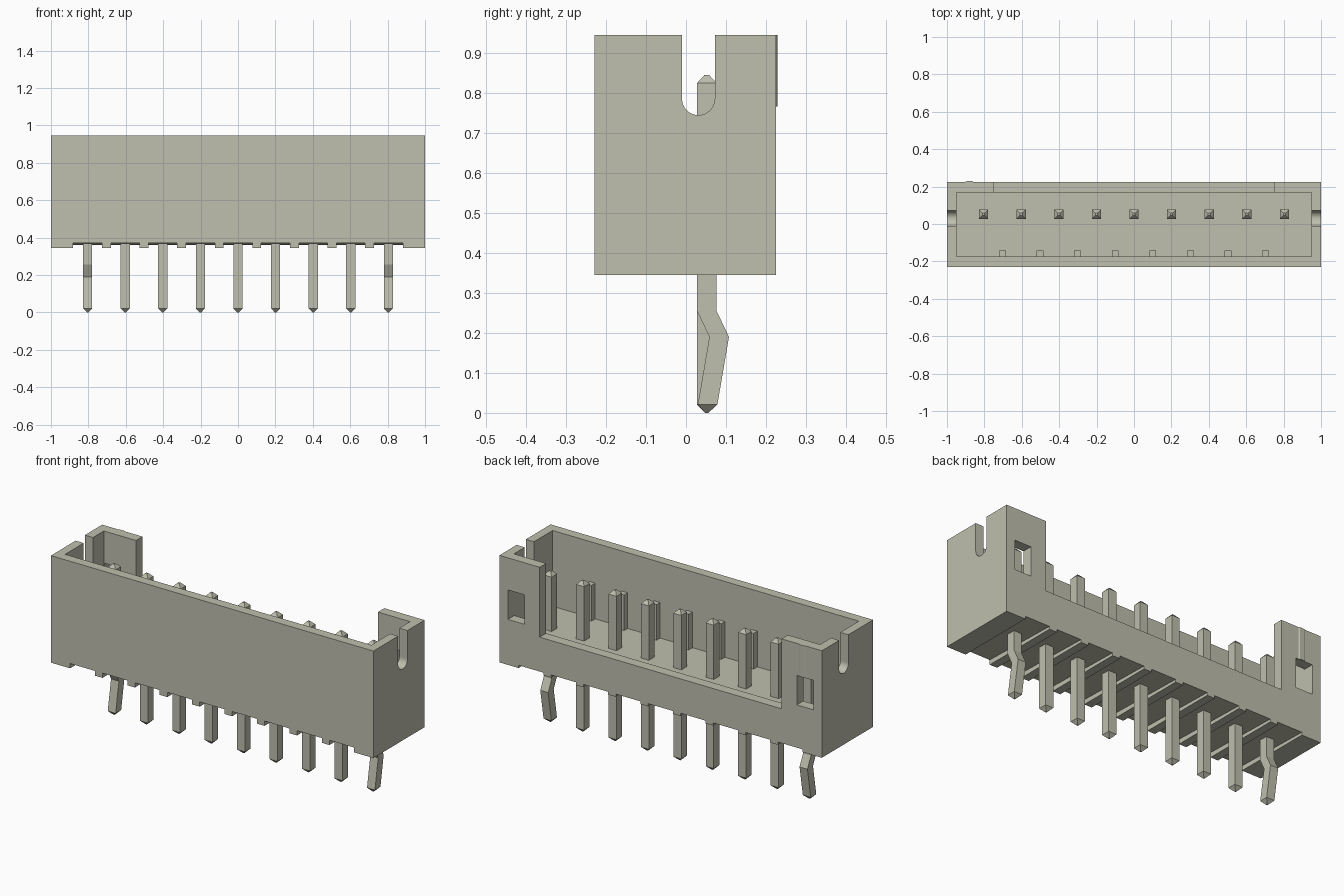
import bpy, bmesh, math

cube = bpy.data.objects.get("Cube")
if cube:
    bpy.data.objects.remove(cube, do_unlink=True)

mat = bpy.data.materials.new("warm grey plastic")
mat.use_nodes = True
COLOUR = (0.52, 0.52, 0.425, 1.0)
mat.diffuse_color = COLOUR
mat.node_tree.nodes["Principled BSDF"].inputs["Base Color"].default_value = COLOUR


def finish(name, bm):
    bmesh.ops.recalc_face_normals(bm, faces=bm.faces)
    me = bpy.data.meshes.new(name)
    bm.to_mesh(me)
    bm.free()
    me.materials.append(mat)
    ob = bpy.data.objects.new(name, me)
    bpy.context.collection.objects.link(ob)
    return ob


def loft(name, rings):
    """Solid skinned through matching rings of points."""
    bm = bmesh.new()
    rows = [[bm.verts.new(p) for p in r] for r in rings]
    n = len(rows[0])
    for a, b in zip(rows, rows[1:]):
        for i in range(n):
            j = (i + 1) % n
            bm.faces.new((a[i], a[j], b[j], b[i]))
    bm.faces.new(rows[0])
    bm.faces.new(rows[-1])
    return finish(name, bm)


def box(name, x0, x1, y0, y1, z0, z1):
    return loft(name, [[(x0, y0, z), (x1, y0, z), (x1, y1, z), (x0, y1, z)]
                       for z in (z0, z1)])


def prism_x(name, x0, x1, profile):
    """Extrude a (y, z) profile along x."""
    return loft(name, [[(x, y, z) for y, z in profile] for x in (x0, x1)])


def cut(target, cutter):
    cutter.hide_render = True
    mod = target.modifiers.new("cut", 'BOOLEAN')
    mod.operation = 'DIFFERENCE'
    mod.solver = 'EXACT'
    mod.object = cutter
    bpy.context.view_layer.objects.active = target
    bpy.ops.object.modifier_apply(modifier=mod.name)
    bpy.data.objects.remove(cutter, do_unlink=True)


# Housing dimensions
FRONT, BACK, BASE, TOP, FLOOR = -0.229, 0.225, 0.345, 0.945, 0.52
PITCH, PINS, PIN_Y = 0.201, 9, 0.052
pin_x = [(i - (PINS - 1) / 2) * PITCH for i in range(PINS)]

# Open-topped shell with a low middle in the back wall
housing = box("housing", -1, 1, FRONT, BACK, BASE, TOP)
cut(housing, box("cavity_cutter", -0.95, 0.95, -0.175, 0.168, FLOOR, 1.2))
cut(housing, box("back_cutter", -0.75, 0.75, 0.1, 0.4, 0.553, 1.2))

# Round-bottomed slots in both end walls
R, SY, SZ = 0.041, 0.031, 0.786
slot = [(SY - R, 1.2)]
slot += [(SY + R * math.cos(a), SZ + R * math.sin(a))
         for a in (math.pi * (1 + k / 16) for k in range(17))]
slot.append((SY + R, 1.2))
for s in (-1, 1):
    cut(housing, prism_x("slot_cutter", s * 0.92, s * 1.1, slot))
    # Latch windows in the back wall
    x0, x1 = sorted((s * 0.845, s * 0.947))
    cut(housing, box("window_cutter", x0, x1, 0.1, 0.4, 0.6, 0.765))

# Shallow sloping grooves under the base, one per pin
for i, x in enumerate(pin_x):
    x0 = x - 0.077
    x1 = x + 0.077
    cut(housing, prism_x("groove_cutter", x0, x1,
                         [(-0.4, 0.2), (0.4, 0.2), (0.4, 0.356), (-0.4, 0.376)]))

# Polarising ribs on the inside of the front wall, between pins
for i in range(PINS - 1):
    x = pin_x[i] + PITCH / 2
    box(f"rib_{i + 1}", x - 0.018, x + 0.018, -0.176, -0.142, FLOOR - 0.005, 0.72)

# Small raised mark above the window by the first pin
mark = [(-0.905, BACK - 0.002), (-0.855, BACK - 0.002),
        (-0.865, BACK + 0.004), (-0.895, BACK + 0.004)]
loft("first_pin_mark", [[(x, y, z) for x, y in mark] for z in (0.766, TOP)])


# Square pins with pointed ends; the end pins have a kinked leg
def pin(name, x, kinked):
    h = 0.0245
    path = [(0.0, 0, 0.004), (0.021, 0, h)]
    if kinked:
        path[1] = (0.021, 0.002, h)
        path += [(0.19, 0.031, h), (0.255, 0, h)]
    path += [(0.825, 0, h), (0.845, 0, 0.006)]
    loft(name, [[(x + sx * w, PIN_Y + dy + sy * w, z)
                 for sx, sy in ((-1, -1), (1, -1), (1, 1), (-1, 1))]
                for z, dy, w in path])


for i, x in enumerate(pin_x):
    pin(f"pin_{i + 1}", x, i in (0, PINS - 1))
